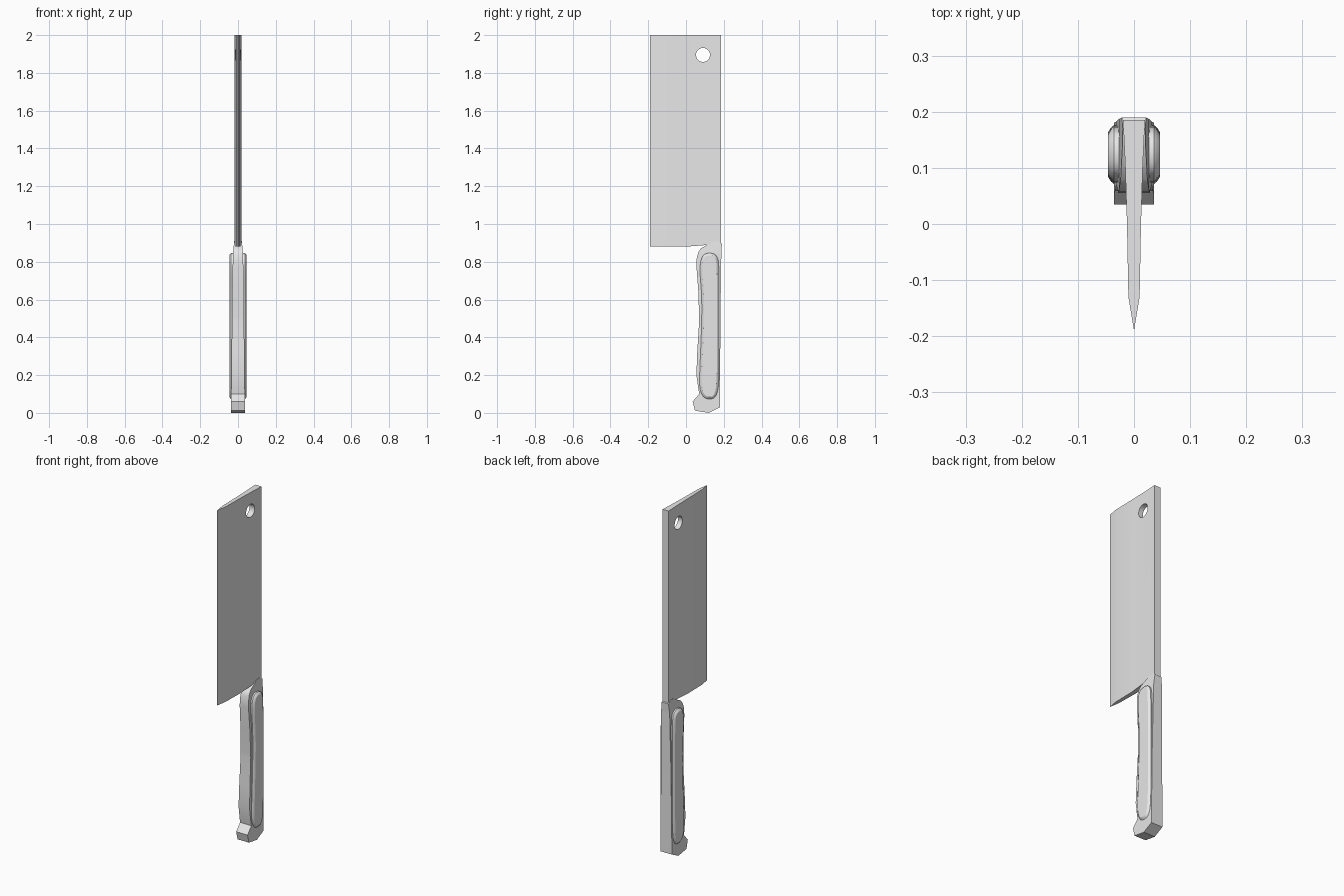
import bpy, bmesh, math
from mathutils import Vector

cube = bpy.data.objects.get("Cube")
if cube:
    bpy.data.objects.remove(cube, do_unlink=True)

grey = bpy.data.materials.new("light_grey")
grey.use_nodes = True
grey.diffuse_color = (0.8, 0.8, 0.8, 1)
grey.node_tree.nodes["Principled BSDF"].inputs["Base Color"].default_value = (0.8, 0.8, 0.8, 1)


def finish(bm, name):
    """Turn a bmesh into a smooth-shaded object with sharp corners."""
    bmesh.ops.recalc_face_normals(bm, faces=bm.faces)
    mesh = bpy.data.meshes.new(name)
    bm.to_mesh(mesh)
    bm.free()
    mesh.materials.append(grey)
    obj = bpy.data.objects.new(name, mesh)
    bpy.context.collection.objects.link(obj)
    bpy.ops.object.select_all(action="DESELECT")
    obj.select_set(True)
    bpy.context.view_layer.objects.active = obj
    bpy.ops.object.shade_smooth_by_angle(angle=math.radians(30))
    return obj


def loft(bm, rings):
    """Join equal-length closed rings and cap both ends."""
    loops = [[bm.verts.new(p) for p in ring] for ring in rings]
    for a, b in zip(loops, loops[1:]):
        for i in range(len(a)):
            j = (i + 1) % len(a)
            bm.faces.new((a[i], a[j], b[j], b[i]))
    bm.faces.new(loops[0])
    bm.faces.new(loops[-1])


def rounded(points, steps=2):
    """Soften a closed outline by corner cutting."""
    for _ in range(steps):
        cut = []
        for a, b in zip(points, points[1:] + points[:1]):
            a, b = Vector(a), Vector(b)
            cut += [a.lerp(b, 0.25), a.lerp(b, 0.75)]
        points = cut
    return points


def inset(points, d):
    """Move a counter-clockwise outline inwards by d."""
    out = []
    for i, p in enumerate(points):
        t = (points[(i + 1) % len(points)] - points[i - 1]).normalized()
        out.append(p + Vector((-t.y, t.x)) * d)
    return out


# Blade: wedge section, with its lower edge rising into the handle
half = [(0, -0.19), (0.01, -0.13), (0.0125, 0), (0.0155, 0.1), (0.0195, 0.185)]
section = half + [(-x, y) for x, y in reversed(half[1:])]
bm = bmesh.new()
loft(bm, [[(x, y, 0.88 + max(y, 0) * 0.08) for x, y in section],
          [(x, y, 2) for x, y in section]])
blade = finish(bm, "blade")

# Hanging hole drilled through the blade
bpy.ops.mesh.primitive_cylinder_add(vertices=32, radius=0.037, depth=0.2,
                                    location=(0, 0.09, 1.895),
                                    rotation=(0, math.pi / 2, 0))
cutter = bpy.context.object
cutter.name = "hole_cutter"
cutter.hide_render = True
cutter.data.materials.append(grey)
bpy.context.view_layer.objects.active = blade
drill = blade.modifiers.new("hole", "BOOLEAN")
drill.object = cutter
drill.solver = "EXACT"
bpy.ops.object.modifier_apply(modifier=drill.name)
bpy.data.objects.remove(cutter, do_unlink=True)

# Handle core: side profile (y, z), thinning towards the bolster
profile = [(0.18, 0.03), (0.182, 0.5), (0.187, 0.84), (0.19, 0.895), (0.17, 0.91),
           (0.14, 0.905), (0.11, 0.888), (0.08, 0.872), (0.065, 0.85), (0.057, 0.82),
           (0.055, 0.78), (0.065, 0.65), (0.07, 0.49), (0.06, 0.33), (0.055, 0.2),
           (0.065, 0.13), (0.07, 0.1), (0.035, 0.06), (0.047, 0.012), (0.12, 0)]
widths = [(0, 0.036), (0.1, 0.036), (0.5, 0.032), (0.84, 0.027), (0.91, 0.02)]


def half_width(z):
    for (z0, w0), (z1, w1) in zip(widths, widths[1:]):
        if z <= z1:
            return w0 + (w1 - w0) * (z - z0) / (z1 - z0)
    return widths[-1][1]


bm = bmesh.new()
loft(bm, [[(s, y, z) for y, z in profile] for s in (-1, 1)])
for level, _ in widths[1:-1]:
    bmesh.ops.bisect_plane(bm, geom=bm.verts[:] + bm.edges[:] + bm.faces[:],
                           plane_co=(0, 0, level), plane_no=(0, 0, 1))
for v in bm.verts:
    v.co.x *= half_width(v.co.z)
finish(bm, "handle_core")

# Raised grip panels with a bevelled rim, one on each side
grip = rounded([(0.115, 0.07), (0.16, 0.08), (0.176, 0.16), (0.176, 0.45), (0.176, 0.78),
                (0.165, 0.835), (0.125, 0.85), (0.085, 0.835), (0.071, 0.77),
                (0.084, 0.62), (0.083, 0.46), (0.074, 0.25), (0.07, 0.14), (0.085, 0.09)])
for side, name in ((1, "left_grip"), (-1, "right_grip")):
    bm = bmesh.new()
    layers = [(0.015, 0), (0.036, 0), (0.041, 0.004), (0.046, 0.012)]
    loft(bm, [[(side * x, p.x, p.y) for p in inset(grip, d)] for x, d in layers])
    finish(bm, name)
